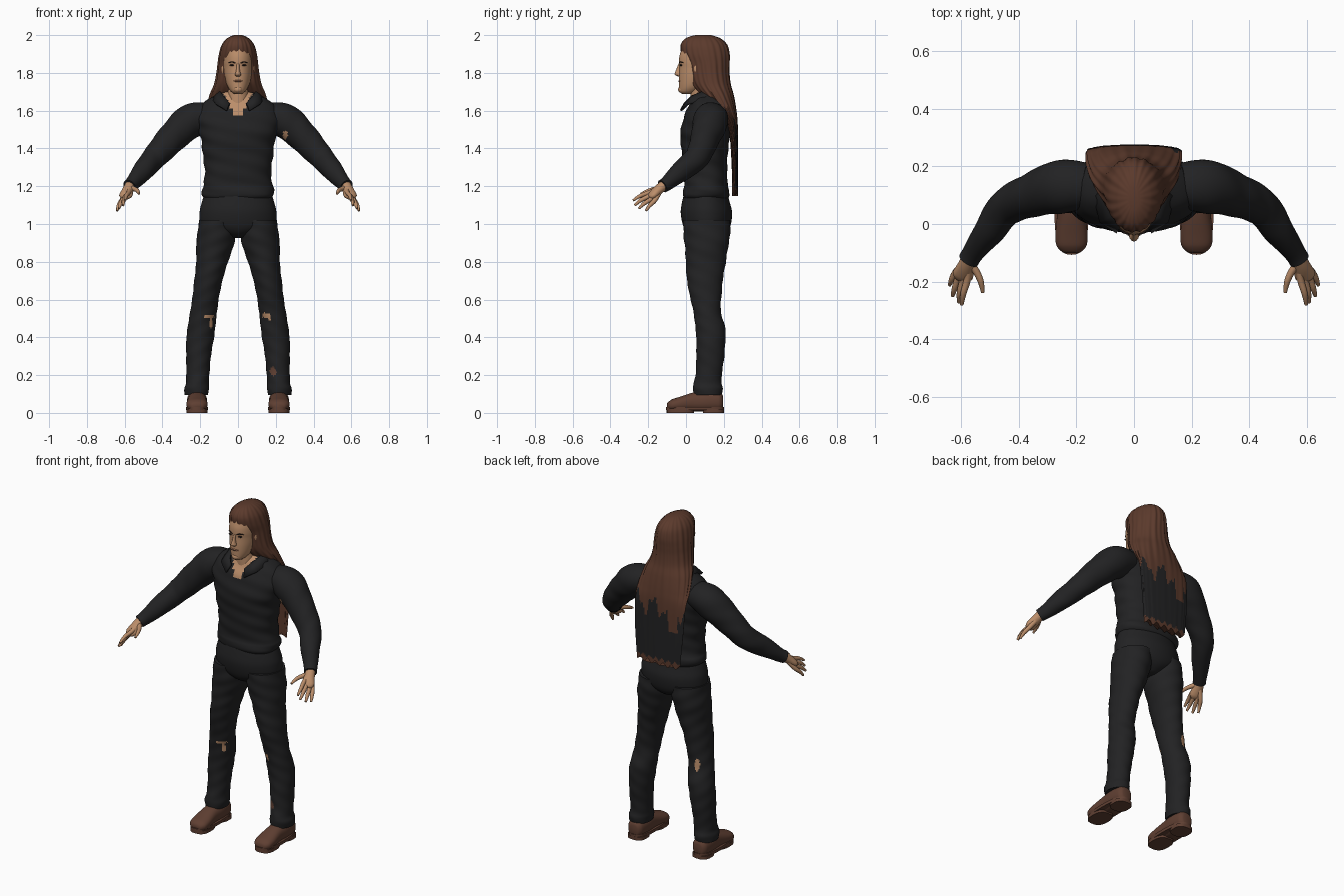
import bpy, bmesh, math
from math import sin, cos, pi
from mathutils import Vector

if "Cube" in bpy.data.objects:
    bpy.data.objects.remove(bpy.data.objects["Cube"])


def material(name, rgb):
    m = bpy.data.materials.new(name)
    m.use_nodes = True
    m.diffuse_color = (*rgb, 1)
    bsdf = m.node_tree.nodes["Principled BSDF"]
    bsdf.inputs["Base Color"].default_value = (*rgb, 1)
    bsdf.inputs["Roughness"].default_value = 0.8
    return m


CLOTH = material("black_cloth", (0.016, 0.016, 0.017))
SKIN = material("skin", (0.50, 0.27, 0.145))
HAIR = material("brown_hair", (0.105, 0.042, 0.025))
LEATHER = material("brown_leather", (0.115, 0.05, 0.032))
LIPS = material("lips", (0.36, 0.16, 0.09))
DARK = material("dark_eye", (0.02, 0.012, 0.01))


def finish(name, bm, mats, side=1, paint=None, angle=50):
    """Mirror if wanted, paint faces by rule and make a smooth object."""
    for v in bm.verts:
        v.co.x *= side
    bmesh.ops.recalc_face_normals(bm, faces=bm.faces)
    if paint:
        for f in bm.faces:
            f.material_index = paint(f.calc_center_median(), f.normal)
    me = bpy.data.meshes.new(name)
    bm.to_mesh(me)
    bm.free()
    for m in mats:
        me.materials.append(m)
    ob = bpy.data.objects.new(name, me)
    bpy.context.collection.objects.link(ob)
    bpy.ops.object.select_all(action="DESELECT")
    ob.select_set(True)
    bpy.context.view_layer.objects.active = ob
    bpy.ops.object.shade_smooth_by_angle(angle=math.radians(angle))
    return ob


def resample(rows, step):
    """Smooth curve through rows of (x, y, z, radius, radius)."""
    pts = [rows[0]] + list(rows) + [rows[-1]]
    out = []
    for a, b, c, d in zip(pts, pts[1:], pts[2:], pts[3:]):
        n = max(1, math.ceil((Vector(c[:3]) - Vector(b[:3])).length / step))
        for i in range(n):
            t = i / n
            out.append([q + 0.5 * t * (r - p + t * (2*p - 5*q + 4*r - s + t * (3*(q - r) + s - p)))
                        for p, q, r, s in zip(a, b, c, d)])
    return out + [list(rows[-1])]


def loft(name, rows, mats, axis="z", side=1, power=2, segs=40, step=0.012,
         shape=None, paint=None):
    """Skin a run of superellipse rings; axis None follows the path."""
    rows = resample(rows, step)
    bm, rings = bmesh.new(), []
    for i, (x, y, z, ru, rv) in enumerate(rows):
        u, v = Vector((1, 0, 0)), Vector((0, 1, 0))
        if axis == "y":
            v = Vector((0, 0, 1))
        elif axis is None:
            t = Vector(rows[min(i + 1, len(rows) - 1)][:3]) - Vector(rows[max(i - 1, 0)][:3])
            u = t.cross(Vector((0, 0, 1))).normalized()
            v = t.cross(u).normalized()
        ring = []
        for k in range(segs):
            a = 2 * pi * k / segs
            c, s = (math.copysign(abs(w) ** (2 / power), w) for w in (cos(a), sin(a)))
            off = u * c * max(ru, 0.002) + v * s * max(rv, 0.002)
            co = Vector((x, y, z))
            ring.append(bm.verts.new(shape(co, off, a) if shape else co + off))
        rings.append(ring)
    for lo, hi in zip(rings, rings[1:]):
        for k in range(segs):
            j = (k + 1) % segs
            bm.faces.new((lo[k], lo[j], hi[j], hi[k]))
    bm.faces.new(rings[0])
    bm.faces.new(rings[-1])
    return finish(name, bm, mats, side, paint)


def column(rows):
    """Rows of (z, y, rx, ry) centred on x = 0."""
    return [(0, y, z, rx, ry) for z, y, rx, ry in rows]


def blob(name, at, size, mat, side=1):
    bm = bmesh.new()
    bmesh.ops.create_uvsphere(bm, u_segments=16, v_segments=10, radius=1)
    for v in bm.verts:
        v.co = Vector(at) + v.co * Vector(size)
    return finish(name, bm, [mat], side)


def creases(co, off, a):
    return co + off * (1 + 0.014 * sin(co.z * 75 + 3 * a) + 0.01 * sin(co.z * 38 - 2 * a))


def tears(patches):
    """Rule that shows other materials in ragged holes (x, z, rx, rz, facing, index)."""
    def rule(c, n):
        for x, z, rx, rz, facing, index in patches:
            ragged = 1 + 0.25 * sin(c.x * 400 + c.z * 300)
            if n.y * facing > 0 and ((c.x - x) / rx) ** 2 + ((c.z - z) / rz) ** 2 < ragged:
                return index
        return 0
    return rule


# Shirt body, with the open neck painted as a V
def open_neck(c, n):
    return int(n.y < 0 and c.y < 0.1 and c.z > 1.55 and abs(c.x) < (c.z - 1.55) * 0.55)


loft("shirt", column([
    (1.13, .105, .165, .11), (1.15, .107, .188, .122), (1.18, .107, .19, .122),
    (1.21, .105, .18, .116), (1.3, .1, .178, .117), (1.42, .1, .192, .126),
    (1.5, .102, .212, .13), (1.58, .112, .225, .118), (1.64, .122, .185, .1),
    (1.68, .12, .12, .078), (1.7, .115, .08, .06)]),
    [CLOTH, SKIN], power=2.3, segs=72, step=0.008, shape=creases, paint=open_neck)

# Seat of the trousers
loft("trouser_seat", column([
    (.925, .11, .03, .06), (.95, .11, .1, .1), (.99, .11, .19, .125),
    (1.06, .108, .203, .136), (1.12, .105, .19, .125), (1.18, .105, .17, .11)]),
    [CLOTH], segs=56)

LEG = [(.105, .11, 1.02, .1, .125), (.117, .11, .92, .102, .12), (.137, .105, .8, .085, .105),
       (.157, .1, .7, .074, .095), (.18, .11, .55, .07, .074), (.195, .13, .44, .074, .078),
       (.207, .13, .33, .068, .075), (.212, .122, .22, .061, .07), (.215, .115, .16, .06, .073),
       (.219, .115, .13, .066, .078), (.22, .115, .095, .062, .074)]
ARM = [(.16, .13, 1.57, .08, .075), (.25, .13, 1.545, .092, .092), (.34, .105, 1.465, .079, .08),
       (.44, .06, 1.355, .064, .066), (.5, -.02, 1.285, .054, .056), (.555, -.095, 1.22, .038, .04),
       (.575, -.125, 1.2, .036, .036)]
LEG_TEARS = {1: [(.15, .515, .024, .014, -1, 1), (.165, .5, .008, .014, -1, 1),
                 (.185, .22, .017, .024, -1, 2)],
             -1: [(-.155, .51, .028, .009, -1, 1), (-.143, .475, .009, .028, -1, 1),
                  (-.2, .56, .015, .036, 1, 1)]}
ARM_TEARS = {1: [(.25, 1.47, .014, .02, -1, 1)], -1: []}
FINGERS = {
    "index": [(.578, -.19, 1.168), (.592, -.24, 1.15), (.598, -.28, 1.125)],
    "middle": [(.592, -.188, 1.152), (.605, -.24, 1.125), (.608, -.272, 1.098)],
    "ring": [(.606, -.178, 1.138), (.622, -.222, 1.108), (.63, -.25, 1.082)],
    "little": [(.615, -.163, 1.128), (.632, -.192, 1.098), (.64, -.212, 1.07)],
    "thumb": [(.548, -.165, 1.185), (.532, -.2, 1.176), (.525, -.238, 1.16)]}
# Shoe upper: (y, z, rx, rz)
SHOE = [(.197, .055, .025, .03), (.18, .06, .045, .05), (.11, .062, .053, .056),
        (.04, .058, .05, .05), (-.04, .046, .056, .037), (-.08, .04, .05, .029),
        (-.1, .035, .028, .016)]
# Sole parts: (name, y centre, half length, half width, bottom, top)
SOLES = [("welt", .047, .154, .059, .014, .032), ("heel", .145, .056, .054, 0, .02),
         ("front_sole", -.03, .072, .056, 0, .02)]

for side, tag in ((1, "left"), (-1, "right")):
    loft("trouser_leg_" + tag, LEG, [CLOTH, SKIN, LEATHER], side=side, segs=64,
         step=0.008, shape=creases, paint=tears(LEG_TEARS[side]))
    loft("sleeve_" + tag, ARM, [CLOTH, SKIN], None, side, segs=48, step=0.01,
         shape=creases, paint=tears(ARM_TEARS[side]))

    # Shoes
    loft("shoe_" + tag, [(.217, y, z, rx, rz) for y, z, rx, rz in SHOE], [LEATHER], "y",
         side, 2.3)
    for part, y, length, width, low, high in SOLES:
        loft(part + "_" + tag, [(.217, y, low, width, length), (.217, y, high, width, length)],
             [LEATHER], side=side, power=2.7)

    # Hand: flattened palm and tapering fingers
    loft("palm_" + tag, [(.568, -.11, 1.212, .026, .026), (.582, -.145, 1.182, .03, .026),
                         (.595, -.18, 1.15, .036, .021), (.6, -.195, 1.14, .02, .012)],
         [SKIN], None, side, segs=20)
    for finger, joints in FINGERS.items():
        radii = (.016, .0125, .0105, .006)
        path = [(.575, -.13, 1.193)] + joints
        loft(finger + "_finger_" + tag, [(*p, r, r) for p, r in zip(path, radii)],
             [SKIN], None, side, segs=12)

    # Eyes, brows and ears
    blob("eye_" + tag, (.031, -.026, 1.841), (.013, .008, .005), DARK, side)
    loft("brow_" + tag, [(.013, -.034, 1.851, .003, .002), (.03, -.031, 1.858, .004, .003),
                         (.05, -.014, 1.853, .003, .002)], [DARK], None, side, segs=10)
    blob("ear_" + tag, (.079, .06, 1.82), (.01, .02, .032), SKIN, side)

    # Turned-down collar half, from the nape round to the point
    upper = [(0, .185, 1.715), (.065, .155, 1.715), (.092, .09, 1.7), (.075, .03, 1.675),
             (.045, -.005, 1.64)]
    lower = [(0, .215, 1.67), (.1, .2, 1.665), (.137, .1, 1.66), (.118, .01, 1.635),
             (.06, -.028, 1.6)]
    bm = bmesh.new()
    rows = [[bm.verts.new(p) for p in edge] for edge in (upper, lower)]
    for k in range(len(upper) - 1):
        bm.faces.new((rows[0][k], rows[1][k], rows[1][k + 1], rows[0][k + 1]))
    collar = finish("collar_" + tag, bm, [CLOTH], side)
    thick = collar.modifiers.new("thickness", "SOLIDIFY")
    thick.thickness, thick.offset = 0.012, 0

# Neck and head
loft("neck", column([(1.54, .075, .06, .05), (1.62, .085, .062, .062), (1.69, .085, .057, .062),
                     (1.76, .085, .058, .06)]), [SKIN])
loft("head", column([
    (1.688, .005, .018, .022), (1.7, .015, .036, .05), (1.73, .036, .056, .073),
    (1.78, .058, .071, .095), (1.83, .068, .077, .103), (1.86, .07, .079, .107),
    (1.9, .08, .079, .112), (1.95, .09, .068, .1), (1.975, .09, .03, .05)]),
    [SKIN], segs=56, step=0.008)
loft("nose", column([(1.782, -.036, .01, .008), (1.79, -.041, .017, .018),
                     (1.8, -.04, .013, .019), (1.825, -.036, .008, .013),
                     (1.85, -.032, .007, .007)]), [SKIN], segs=20, step=0.006)
blob("chin", (0, -.022, 1.712), (.024, .02, .018), SKIN)
blob("mouth", (0, -.033, 1.757), (.026, .008, .0055), LIPS)
blob("mouth_line", (0, -.038, 1.757), (.024, .0045, .0012), DARK)


# Long hair falling into a thin sheet down the back, dark below a ragged edge
def strands(co, off, a):
    p = co + off * (1 + 0.018 * sin(22 * a) + 0.012 * sin(13 * a + co.z * 6))
    hang = max(0, min(1, (1.4 - co.z) / 0.2))
    p.z += hang * 0.012 * sin(p.x * 120)
    return p


def ragged_tips(c, n):
    edge = 1.5 + 0.05 * sin(c.x * 55) + 0.025 * sin(c.x * 140)
    if -0.13 < c.x < -0.07:
        edge = 1.37
    return int(n.y > 0.3 and 1.185 + 0.008 * sin(c.x * 150) < c.z < edge)


loft("hair", column([
    (2.0, .09, .022, .04), (1.985, .09, .055, .088), (1.95, .095, .084, .121),
    (1.9, .104, .099, .126), (1.85, .115, .106, .115), (1.8, .12, .112, .11),
    (1.74, .132, .124, .105), (1.68, .165, .148, .088), (1.6, .21, .163, .057),
    (1.52, .247, .165, .027), (1.35, .258, .158, .018), (1.16, .26, .142, .016)]),
    [HAIR, CLOTH], segs=120, step=0.01, shape=strands, paint=ragged_tips)
